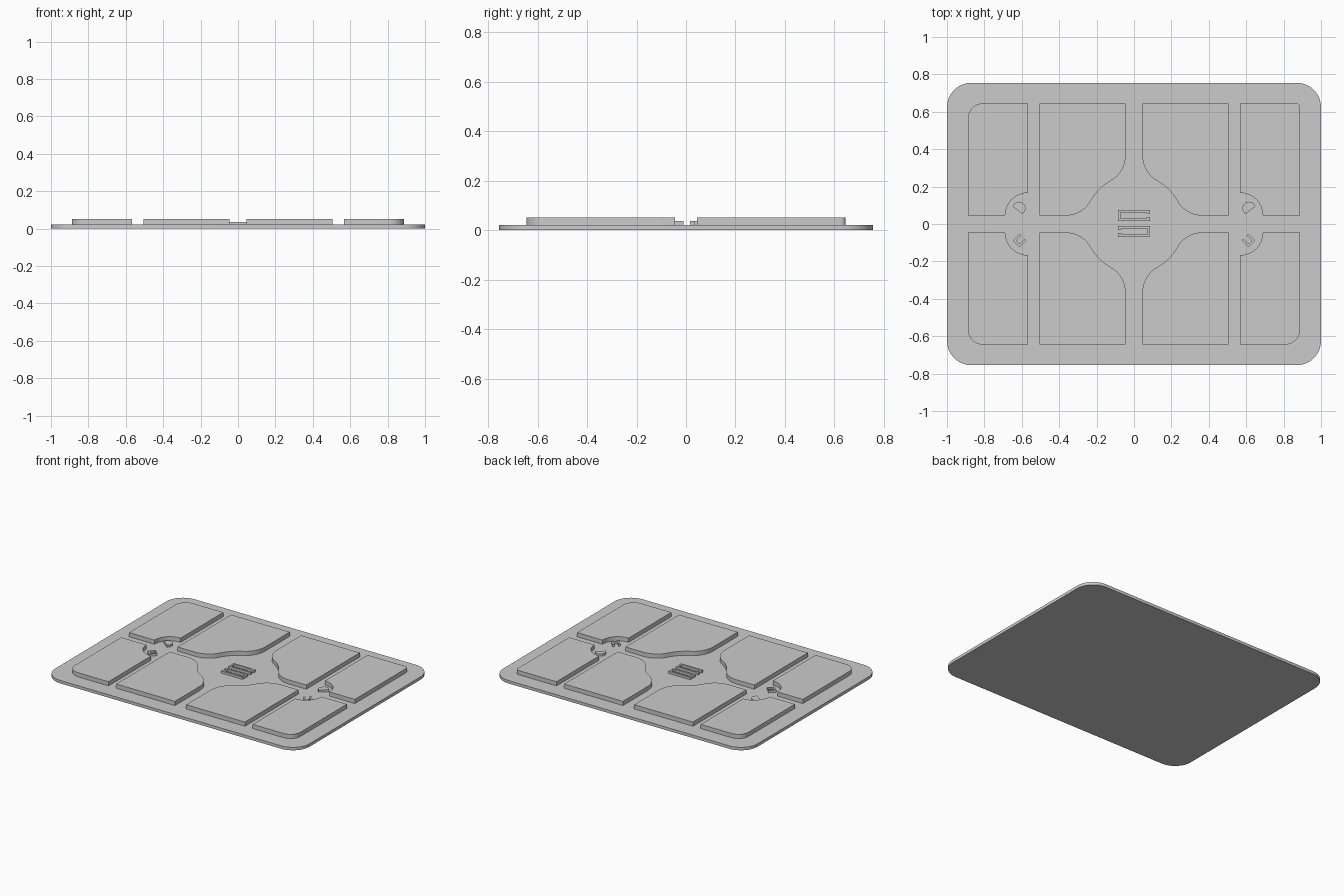
import bpy
import bmesh
from math import sin, cos, radians, degrees, atan2, sqrt, pi

if "Cube" in bpy.data.objects:
    bpy.data.objects.remove(bpy.data.objects["Cube"])

BASE_TOP, PANEL_TOP, DETAIL_TOP = 0.021, 0.051, 0.037


def arc(cx, cy, r, a0, a1, n=8):
    """Points on an arc, angles in degrees."""
    angles = [radians(a0 + (a1 - a0) * i / n) for i in range(n + 1)]
    return [(cx + r * cos(a), cy + r * sin(a)) for a in angles]


def slab(name, outline, z0, z1, mirror=(False, False)):
    """Extrude a closed outline from z0 to z1, optionally mirrored in x / y."""
    bm = bmesh.new()
    face = bm.faces.new([bm.verts.new((x, y, z0)) for x, y in outline])
    ext = bmesh.ops.extrude_face_region(bm, geom=[face])
    top = [v for v in ext["geom"] if isinstance(v, bmesh.types.BMVert)]
    bmesh.ops.translate(bm, verts=top, vec=(0, 0, z1 - z0))
    bmesh.ops.recalc_face_normals(bm, faces=bm.faces)
    mesh = bpy.data.meshes.new(name)
    bm.to_mesh(mesh)
    bm.free()
    obj = bpy.data.objects.new(name, mesh)
    bpy.context.collection.objects.link(obj)
    bpy.ops.object.select_all(action='DESELECT')
    obj.select_set(True)
    bpy.context.view_layer.objects.active = obj
    bpy.ops.object.shade_smooth_by_angle(angle=radians(30))
    if any(mirror):
        mod = obj.modifiers.new("mirror", 'MIRROR')
        mod.use_axis = (mirror[0], mirror[1], False)
        mod.use_mirror_merge = False
    return obj


def place(points, x, y, angle):
    c, s = cos(radians(angle)), sin(radians(angle))
    return [(x + c * px - s * py, y + s * px + c * py) for px, py in points]


# base plate with rounded corners
W, D, R = 1.0, 0.755, 0.13
base = (arc(W - R, D - R, R, 0, 90) + arc(R - W, D - R, R, 90, 180)
        + arc(R - W, R - D, R, 180, 270) + arc(W - R, R - D, R, 270, 360))
slab("base_plate", base, 0, BASE_TOP)

# four inner panels, cut back around the central circle with blended fillets
gap, circle, fillet = 0.0445, 0.262, 0.155
c = sqrt((circle + fillet) ** 2 - (gap + fillet) ** 2)
a = degrees(atan2(c, gap + fillet))
inner = ([(0.506, gap), (0.506, 0.645), (gap, 0.645)]
         + arc(gap + fillet, c, fillet, 180, 180 + a)
         + arc(0, 0, circle, a, 90 - a)[1:-1]
         + arc(c, gap + fillet, fillet, 270 - a, 270))
slab("inner_panels", inner, BASE_TOP, PANEL_TOP, (True, True))


# outer panels: rounded outer corner and quarter-circle notch
def outer(sx, sy, r):
    pts = ([(0.888, gap)] + arc(0.888 - r, 0.645 - r, r, 0, 90)
           + [(0.567, 0.645)] + arc(0.567, gap, 0.122, 90, 0))
    return [(sx * x, sy * y) for x, y in pts]


for name, sx, sy, r in (("back_left", -1, 1, 0.08), ("back_right", 1, 1, 0.02),
                        ("front_left", -1, -1, 0.08), ("front_right", 1, -1, 0.08)):
    slab("outer_panel_" + name, outer(sx, sy, r), BASE_TOP, PANEL_TOP)

# two opposed slim brackets in the middle, with small end tabs
t, h, L, tab = 0.013, 0.029, 0.086, 0.020
bracket = [(-L, -h), (L, -h), (L, tab - h), (L - tab, tab - h), (L - tab, t - h),
           (t - L, t - h), (t - L, h - t), (L - tab, h - t), (L - tab, h - tab),
           (L, h - tab), (L, h), (-L, h)]
slab("back_bracket", place(bracket, 0, 0.046, 0), BASE_TOP, DETAIL_TOP)
slab("front_bracket", place(bracket, 0, -0.040, 180), BASE_TOP, DETAIL_TOP)

# small tilted markers beside the outer notches
shield = [(-0.034, -0.018), (0.034, -0.018)] + arc(0, -0.006, 0.036, 10, 170)
slab("back_markers", place(shield, 0.612, 0.088, 38), BASE_TOP, DETAIL_TOP, (True, False))
s, w = 0.026, 0.013
clip = [(-s, -s), (s, -s), (s, s), (s - w, s), (s - w, w - s),
        (w - s, w - s), (w - s, s), (-s, s)]
slab("front_markers", place(clip, 0.612, -0.088, 45), BASE_TOP, DETAIL_TOP, (True, False))
